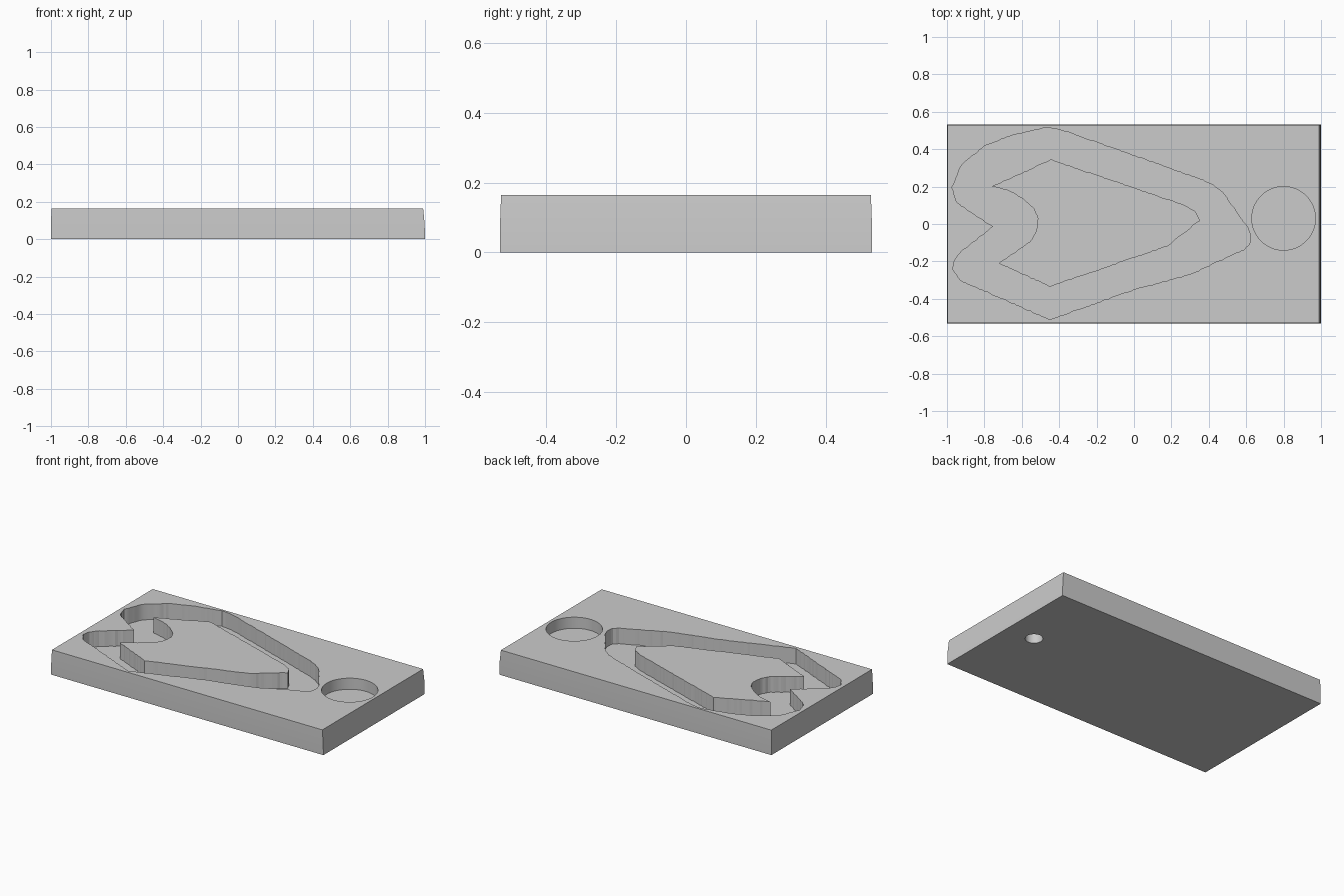
import bpy, bmesh, math, random
from mathutils import Vector

random.seed(4)
if "Cube" in bpy.data.objects:
    bpy.data.objects.remove(bpy.data.objects["Cube"])

TOP, FLOOR = 0.164, 0.06

grey = bpy.data.materials.new("plain grey")
grey.use_nodes = True
colour = (0.6, 0.6, 0.6, 1)
grey.diffuse_color = colour
grey.node_tree.nodes["Principled BSDF"].inputs["Base Color"].default_value = colour


def lofted(name, rings):
    """Closed solid through equal-length rings of points, bottom to top."""
    bm = bmesh.new()
    loops = [[bm.verts.new(p) for p in ring] for ring in rings]
    count = len(loops[0])
    for low, high in zip(loops, loops[1:]):
        for i in range(count):
            j = (i + 1) % count
            bm.faces.new((low[i], low[j], high[j], high[i]))
    bm.faces.new(loops[0])
    bm.faces.new(loops[-1])
    bmesh.ops.recalc_face_normals(bm, faces=bm.faces)
    mesh = bpy.data.meshes.new(name)
    bm.to_mesh(mesh)
    bm.free()
    mesh.materials.append(grey)
    obj = bpy.data.objects.new(name, mesh)
    bpy.context.collection.objects.link(obj)
    return obj


def prism(name, outline, low, high):
    return lofted(name, [[(x, y, z) for x, y in outline] for z in (low, high)])


def rough(outline, step=0.016, wobble=0.0025):
    """Resample an outline finely with a slight hand-cut wobble."""
    result = []
    for i, start in enumerate(outline):
        a, b = Vector(start), Vector(outline[(i + 1) % len(outline)])
        pieces = max(1, round((b - a).length / step))
        side = (b - a).normalized().orthogonal()
        for k in range(pieces):
            result.append(a.lerp(b, k / pieces) + side * random.uniform(-wobble, wobble))
    return result


def circle(x, y, radius, sides):
    turn = 2 * math.pi / sides
    return [(x + radius * math.cos(i * turn), y + radius * math.sin(i * turn))
            for i in range(sides)]


def cut(target, cutter):
    mod = target.modifiers.new(cutter.name, "BOOLEAN")
    mod.operation, mod.solver, mod.object = "DIFFERENCE", "EXACT", cutter
    cutter.hide_render = True
    cutter.hide_set(True)
    bpy.context.view_layer.objects.active = target
    bpy.ops.object.modifier_apply(modifier=mod.name)
    bpy.data.objects.remove(cutter)


# Slab with slightly leaning sides and a faint seam
def slab_ring(z, left, right, half):
    return [(left, -half, z), (right, -half, z), (right, half, z), (left, half, z)]


slab = lofted("slab", [slab_ring(0, -1, 1, 0.532),
                       slab_ring(0.08, -1, 0.998, 0.532),
                       slab_ring(TOP, -0.997, 0.99, 0.529)])

# Sunken channel around the island
channel_outline = [
    (-0.45, 0.515), (-0.395, 0.505), (0.353, 0.24), (0.42, 0.21), (0.476, 0.167),
    (0.604, -0.015), (0.625, -0.07), (0.615, -0.11), (0.588, -0.135), (0.3, -0.27),
    (0.0, -0.35), (-0.45, -0.51), (-0.93, -0.3), (-0.968, -0.24), (-0.96, -0.19),
    (-0.92, -0.145), (-0.754, -0.015), (-0.947, 0.115), (-0.973, 0.195),
    (-0.92, 0.32), (-0.8, 0.415), (-0.663, 0.47), (-0.48, 0.515)]
cut(slab, prism("channel_cutter", rough(channel_outline), FLOOR, TOP + 0.1))

# Raised island
island_outline = [
    (-0.444, 0.345), (0.273, 0.1), (0.326, 0.07), (0.353, 0.02), (0.176, -0.12),
    (-0.45, -0.335), (-0.722, -0.21), (-0.556, -0.095), (-0.52, -0.035),
    (-0.513, 0.03), (-0.535, 0.085), (-0.6, 0.14), (-0.674, 0.18), (-0.76, 0.2)]
prism("island", rough(island_outline), FLOOR - 0.01, TOP)

# Round pocket on top and small blind hole underneath
cut(slab, prism("pocket_cutter", circle(0.8, 0.03, 0.17, 64), 0.09, TOP + 0.1))
cut(slab, prism("peg_hole_cutter", circle(0.8, 0.03, 0.053, 32), -0.1, 0.07))

# Smooth only the round walls
bpy.ops.object.select_all(action="DESELECT")
slab.select_set(True)
bpy.context.view_layer.objects.active = slab
bpy.ops.object.shade_smooth_by_angle(angle=math.radians(12))
